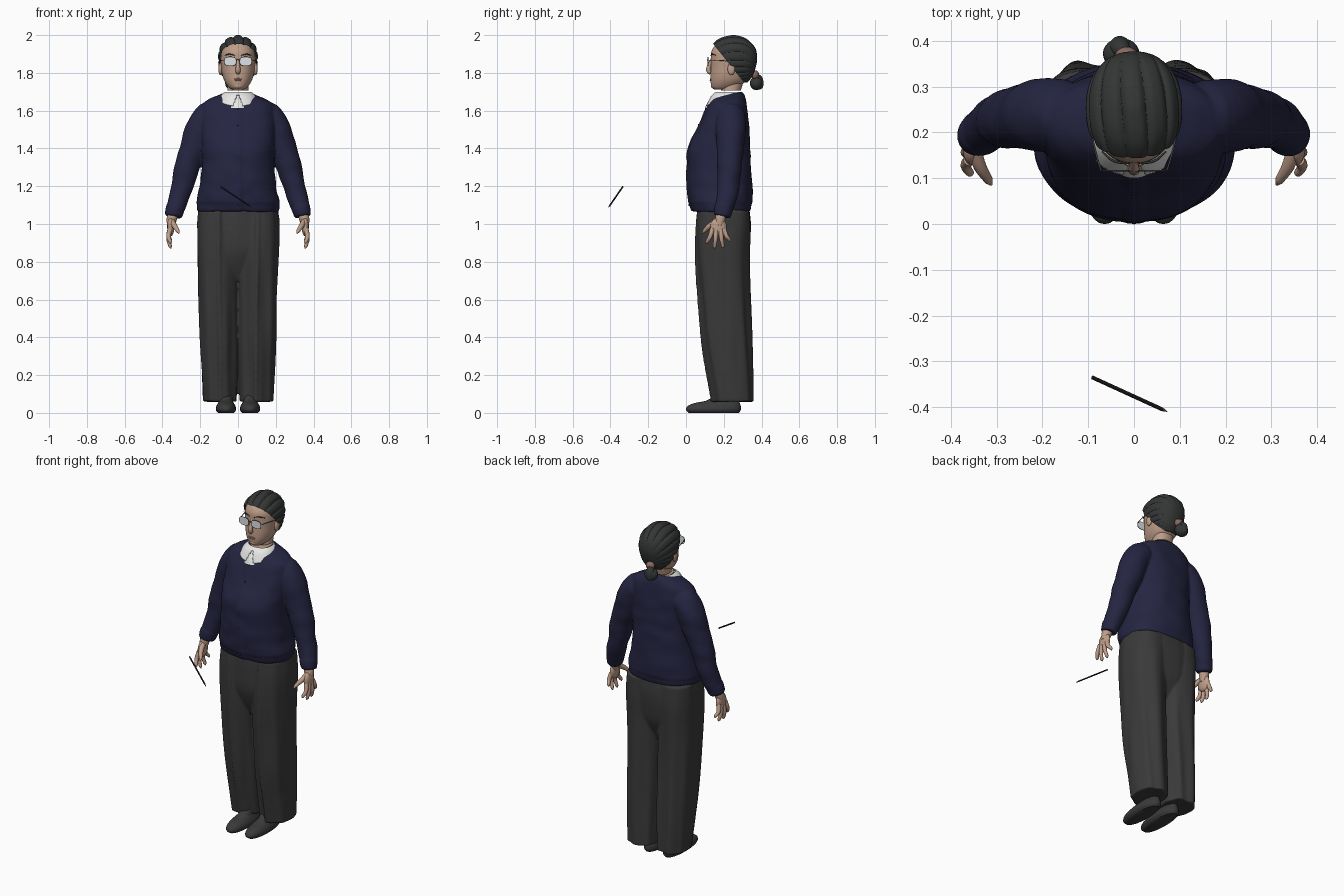
import bpy, bmesh, math
from mathutils import Vector, noise

cube = bpy.data.objects.get("Cube")
if cube:
    bpy.data.objects.remove(cube, do_unlink=True)


def material(name, *rgb):
    m = bpy.data.materials.new(name)
    m.use_nodes = True
    m.diffuse_color = (*rgb, 1)
    bsdf = m.node_tree.nodes["Principled BSDF"]
    bsdf.inputs["Base Color"].default_value = (*rgb, 1)
    bsdf.inputs["Roughness"].default_value = 0.8
    return m


navy = material("navy wool", .018, .018, .053)
charcoal = material("charcoal cloth", .042, .042, .042)
hair_dark = material("dark hair", .034, .036, .036)
skin = material("skin", .52, .34, .25)
white = material("white cotton", .8, .8, .79)
glass = material("pale lens", .78, .81, .85)
metal = material("frame metal", .1, .1, .1)
lip = material("lip", .45, .26, .2)
brown = material("hair tie brown", .25, .15, .12)
black = material("black lacquer", .012, .012, .013)


def activate(ob):
    bpy.ops.object.select_all(action='DESELECT')
    ob.select_set(True)
    bpy.context.view_layer.objects.active = ob


def finish(bm, name, mat, angle=50):
    bmesh.ops.recalc_face_normals(bm, faces=bm.faces)
    me = bpy.data.meshes.new(name)
    bm.to_mesh(me)
    bm.free()
    ob = bpy.data.objects.new(name, me)
    bpy.context.collection.objects.link(ob)
    me.materials.append(mat)
    activate(ob)
    bpy.ops.object.shade_smooth_by_angle(angle=math.radians(angle))
    return ob


def smooth_rings(rings, steps):
    """Catmull-Rom interpolation of (z, half width, front y, back y)."""
    out = []
    for i in range(len(rings) - 1):
        a, b, c, d = (rings[max(0, min(len(rings) - 1, i + k))] for k in (-1, 0, 1, 2))
        for s in range(steps):
            t = s / steps
            out.append([q + .5 * t * (r - p + t * (2 * p - 5 * q + 4 * r - u + t * (3 * (q - r) + u - p)))
                        for p, q, r, u in zip(a, b, c, d)])
    return out + [list(rings[-1])]


def loft(name, rings, mat, n=48, cx=0, power=2.2, steps=5, deform=None, caps=True, edit=None):
    bm = bmesh.new()
    loops = []
    for z, w, yf, yb in smooth_rings(rings, steps):
        loop = []
        for k in range(n):
            a = math.tau * k / n
            c, s = math.cos(a), math.sin(a)
            p = Vector((cx + w * math.copysign(abs(c) ** (2 / power), c),
                        (yf + yb) / 2 + (yb - yf) / 2 * math.copysign(abs(s) ** (2 / power), s), z))
            loop.append(bm.verts.new(deform(p, a) if deform else p))
        loops.append(loop)
    for lo, hi in zip(loops, loops[1:]):
        for k in range(n):
            j = (k + 1) % n
            bm.faces.new((lo[k], lo[j], hi[j], hi[k]))
    if caps:
        bm.faces.new(loops[0][::-1])
        bm.faces.new(loops[-1])
    if edit:
        edit(bm)
    return finish(bm, name, mat)


def tube(name, points, mat, res=6):
    """Round tube through (x, y, z, radius) points."""
    cu = bpy.data.curves.new(name, 'CURVE')
    cu.dimensions = '3D'
    cu.bevel_depth, cu.bevel_resolution, cu.resolution_u = 1, res, 6
    cu.use_fill_caps = True
    sp = cu.splines.new('BEZIER')
    sp.bezier_points.add(len(points) - 1)
    for bp, (x, y, z, r) in zip(sp.bezier_points, points):
        bp.co, bp.radius = (x, y, z), r
        bp.handle_left_type = bp.handle_right_type = 'AUTO'
    cu.materials.append(mat)
    ob = bpy.data.objects.new(name, cu)
    bpy.context.collection.objects.link(ob)
    activate(ob)
    bpy.ops.object.convert(target='MESH')
    return bpy.context.object


def ball(name, at, size, mat, n=24):
    bm = bmesh.new()
    bmesh.ops.create_uvsphere(bm, u_segments=n, v_segments=n // 2, radius=1)
    for v in bm.verts:
        v.co = Vector(at) + Vector(a * b for a, b in zip(v.co, size))
    return finish(bm, name, mat)


def fuse(name, parts, voxel, stretch, depth):
    """Merge overlapping parts into one garment with soft cloth folds."""
    activate(parts[0])
    for ob in parts:
        ob.select_set(True)
    bpy.ops.object.join()
    ob = bpy.context.object
    ob.name = name
    remesh = ob.modifiers.new("merge", 'REMESH')
    remesh.mode, remesh.voxel_size, remesh.use_smooth_shade = 'VOXEL', voxel, True
    ob.modifiers.new("soften", 'SMOOTH').iterations = 3
    bpy.ops.object.convert(target='MESH')
    me = bpy.context.object.data
    offsets = [v.normal * depth * noise.noise(Vector(a * b for a, b in zip(v.co, stretch))) for v in me.vertices]
    for v, offset in zip(me.vertices, offsets):
        v.co += offset


# Cardigan body: gathered hem, front button band, neckline higher at the back
torso = [(1.065, .216, .03, .344), (1.1, .223, .02, .352), (1.2, .203, .008, .35), (1.3, .192, .007, .345),
         (1.4, .193, .014, .339), (1.5, .198, .06, .334), (1.58, .198, .094, .329), (1.63, .188, .118, .321),
         (1.66, .15, .136, .312), (1.675, .11, .148, .306), (1.688, .075, .168, .297)]


def knit(p, a):
    if p.z < 1.115:
        p.x *= .985
        p.y += .004 * (1 if p.y < .18 else -1)
    if p.y < .2 and abs(p.x) < .017:
        p.y -= .005
    if p.z > 1.6:
        p.z += (p.z - 1.6) * 1.2 * (p.y - .2)
    return p


cardigan = [loft("cardigan_body", torso, navy, n=144, power=2.35, deform=knit)]
band = smooth_rings(torso, 12)
for i in range(7):
    z = 1.1 + i * .085
    y = min(band, key=lambda r: abs(r[0] - z))[2]
    ball(f"button_{i + 1}", (0, y - .004, z), (.006, .003, .006), navy, 12)

# Trousers: hips and two pleated legs
trousers = [loft("trouser_hips", [(.7, .06, .125, .27), (.8, .13, .08, .32), (.88, .205, .06, .336),
                                  (1.0, .22, .06, .343), (1.09, .208, .066, .334)], charcoal)]
for s, side in ((1, "left"), (-1, "right")):
    def pleat(p, a, s=s):
        p.y += .006 * math.cos(a * 7 + s + p.z * 2) * min(1, 2 * max(0, 1.05 - p.z))
        if abs(p.x - s * .105) < .01 and p.y < .2:
            p.y -= .009
        p.x -= s * .012 * max(0, 1 - p.z)
        return p
    trousers.append(loft(
        f"{side}_trouser_leg",
        [(.06, .09, .145, .354), (.2, .095, .122, .351), (.4, .101, .093, .344), (.6, .104, .074, .337),
         (.8, .108, .061, .336), (.95, .111, .06, .341), (1.07, .104, .068, .335)],
        charcoal, n=96, cx=s * .108, power=2.3, deform=pleat))
    loft(f"{side}_shoe", [(0, .042, .015, .28), (.015, .053, 0, .29), (.035, .051, .008, .29),
                          (.052, .042, .045, .285), (.066, .036, .11, .28), (.1, .036, .16, .27)],
         charcoal, n=32, cx=s * .064)

    # Sleeve with cuff
    cardigan.append(tube(f"{side}_sleeve", [
        (s * .1, .235, 1.585, .06), (s * .155, .236, 1.568, .079), (s * .203, .237, 1.49, .08),
        (s * .237, .234, 1.4, .072), (s * .27, .23, 1.3, .066), (s * .302, .222, 1.18, .056),
        (s * .326, .206, 1.1, .051), (s * .332, .202, 1.08, .047)], navy, 10))
    cardigan.append(tube(f"{side}_cuff", [(s * .327, .205, 1.1, .045), (s * .332, .2, 1.085, .051),
                                          (s * .34, .194, 1.05, .047), (s * .342, .192, 1.038, .042)], navy, 8))

    # Hand with spread fingers and thumb
    tube(f"{side}_wrist", [(s * .338, .19, 1.07, .027), (s * .35, .182, 1.03, .028), (s * .355, .176, .99, .022)], skin)
    ball(f"{side}_palm", (s * .356, .172, .985), (.019, .043, .05), skin)
    for name, y0, y1, z1 in (("index", .14, .112, .895), ("middle", .16, .152, .87),
                             ("ring", .182, .195, .872), ("little", .2, .23, .905)):
        ym = (y0 + y1) / 2
        tube(f"{side}_{name}_finger", [(s * .36, y0, .975, .013), (s * .367, ym, (z1 + .965) / 2, .0115),
                                       (s * .358, y1, z1 + .01, .009), (s * .355, y1, z1, .003)], skin, 4)
    tube(f"{side}_thumb", [(s * .35, .165, 1.015, .016), (s * .336, .125, .99, .014),
                           (s * .318, .096, .962, .01), (s * .312, .086, .95, .003)], skin, 4)

fuse("cardigan", cardigan, .006, (10, 10, 14), .005)
fuse("trousers", trousers, .007, (14, 14, 2.5), .006)

# Neck, shirt and collar
loft("lower_neck", [(1.6, .06, .17, .29), (1.65, .058, .168, .288), (1.695, .058, .165, .286)], skin)
loft("upper_neck", [(1.706, .056, .185, .29), (1.74, .056, .19, .3), (1.79, .06, .19, .31)], skin)
loft("shirt_front", [(1.615, .06, .1, .25), (1.65, .06, .118, .26), (1.68, .06, .148, .26)], white)


def collar_opening(bm):
    gap = [f for f in bm.faces if f.calc_center_median().y < .2
           and abs(f.calc_center_median().x) < (1.692 - f.calc_center_median().z) * .4]
    bmesh.ops.delete(bm, geom=gap, context='FACES')


def collar_points(p, a):
    p.z -= .5 * max(0, -math.sin(a)) ** 2 * max(0, 1.7 - p.z)
    return p


collar = loft("shirt_collar", [(1.7, .068, .158, .284), (1.684, .088, .132, .29), (1.65, .105, .106, .288)],
              white, n=96, deform=collar_points, caps=False, edit=collar_opening)
collar.modifiers.new("cloth thickness", 'SOLIDIFY').thickness = .004

# Head and face
loft("head", [(1.712, .032, .15, .24), (1.725, .05, .136, .275), (1.755, .071, .13, .315), (1.79, .083, .13, .335),
              (1.83, .089, .132, .35), (1.87, .092, .132, .355), (1.92, .086, .137, .345),
              (1.96, .06, .17, .315), (1.978, .026, .21, .27)], skin, n=64, power=2.15)
tube("nose", [(0, .139, 1.875, .008), (0, .126, 1.845, .01), (0, .119, 1.818, .013),
              (0, .125, 1.803, .012), (0, .135, 1.798, .004)], skin)
ball("upper_lip", (0, .131, 1.768), (.022, .005, .004), lip)
ball("lower_lip", (0, .131, 1.761), (.019, .006, .005), lip)
ball("chin", (0, .146, 1.732), (.024, .014, .015), skin)


# Hair: combed strands cut along a sloping hairline
def strands(p, a):
    phi = math.atan2(p.x, p.z - 1.8) + (p.y - .25) * .5
    k = 1.015 - .07 * (1 - abs(math.cos(phi * 11))) ** 2
    return Vector((p.x * k, p.y, 1.83 + (p.z - 1.83) * k if p.z > 1.83 else p.z))


def hairline(bm):
    bmesh.ops.bisect_plane(bm, geom=bm.verts[:] + bm.edges[:] + bm.faces[:], clear_inner=True,
                           plane_co=(0, .147, 1.95), plane_no=(0, 1, .8))


loft("combed_hair", [(1.75, .055, .2, .325), (1.78, .084, .15, .35), (1.83, .1, .13, .369), (1.88, .104, .127, .377),
                     (1.93, .097, .13, .367), (1.967, .072, .158, .335), (1.987, .043, .195, .302),
                     (1.997, .012, .24, .265)], hair_dark, n=240, steps=11, deform=strands, edit=hairline)
ball("hair_tie", (-.016, .365, 1.79), (.026, .022, .024), brown)
ball("hair_bun", (-.028, .372, 1.745), (.04, .034, .036), hair_dark)
tube("bun_twist", [(-.02, .37, 1.785, .016), (-.03, .385, 1.765, .022), (-.03, .384, 1.73, .025),
                   (-.03, .375, 1.712, .006)], hair_dark)

# Ears, brows and spectacles
for s, side in ((1, "left"), (-1, "right")):
    ball(f"{side}_ear", (s * .093, .24, 1.82), (.011, .02, .032), skin)
    tube(f"{side}_brow", [(s * .016, .132, 1.892, .002), (s * .045, .138, 1.899, .003), (s * .07, .158, 1.893, .002)],
         hair_dark, 3)
    outline = [(math.cos(math.tau * k / 32), math.sin(math.tau * k / 32)) for k in range(32)]
    shape = [(s * .041 + .031 * math.copysign(abs(c) ** .7, c),
              1.861 + .023 * math.copysign(abs(t) ** .7, t)) for c, t in outline]
    bm = bmesh.new()
    face = bm.faces.new([bm.verts.new((x, .115, z)) for x, z in shape])
    ext = bmesh.ops.extrude_face_region(bm, geom=[face])
    bmesh.ops.translate(bm, verts=[v for v in ext["geom"] if isinstance(v, bmesh.types.BMVert)], vec=(0, .003, 0))
    finish(bm, f"{side}_lens", glass, 30)
    tube(f"{side}_rim", [(x, .1165, z, .0018) for x, z in shape + shape[:1]], metal, 2)
    tube(f"{side}_temple", [(s * .072, .117, 1.867, .002), (s * .082, .15, 1.867, .002),
                            (s * .098, .235, 1.855, .002), (s * .096, .255, 1.835, .002)], metal, 2)
tube("spectacle_bridge", [(-.011, .116, 1.865, .002), (0, .112, 1.87, .002), (.011, .116, 1.865, .002)], metal, 2)

# Floating pencil
tail, tip = Vector((-.091, -.335, 1.197)), Vector((.073, -.41, 1.088))
neck = tail.lerp(tip, .93)
tube("pencil_shaft", [(*tail, .0042), (*neck, .0042)], black, 2)
tube("pencil_point", [(*neck, .004), (*tip, .0006)], metal, 2)
